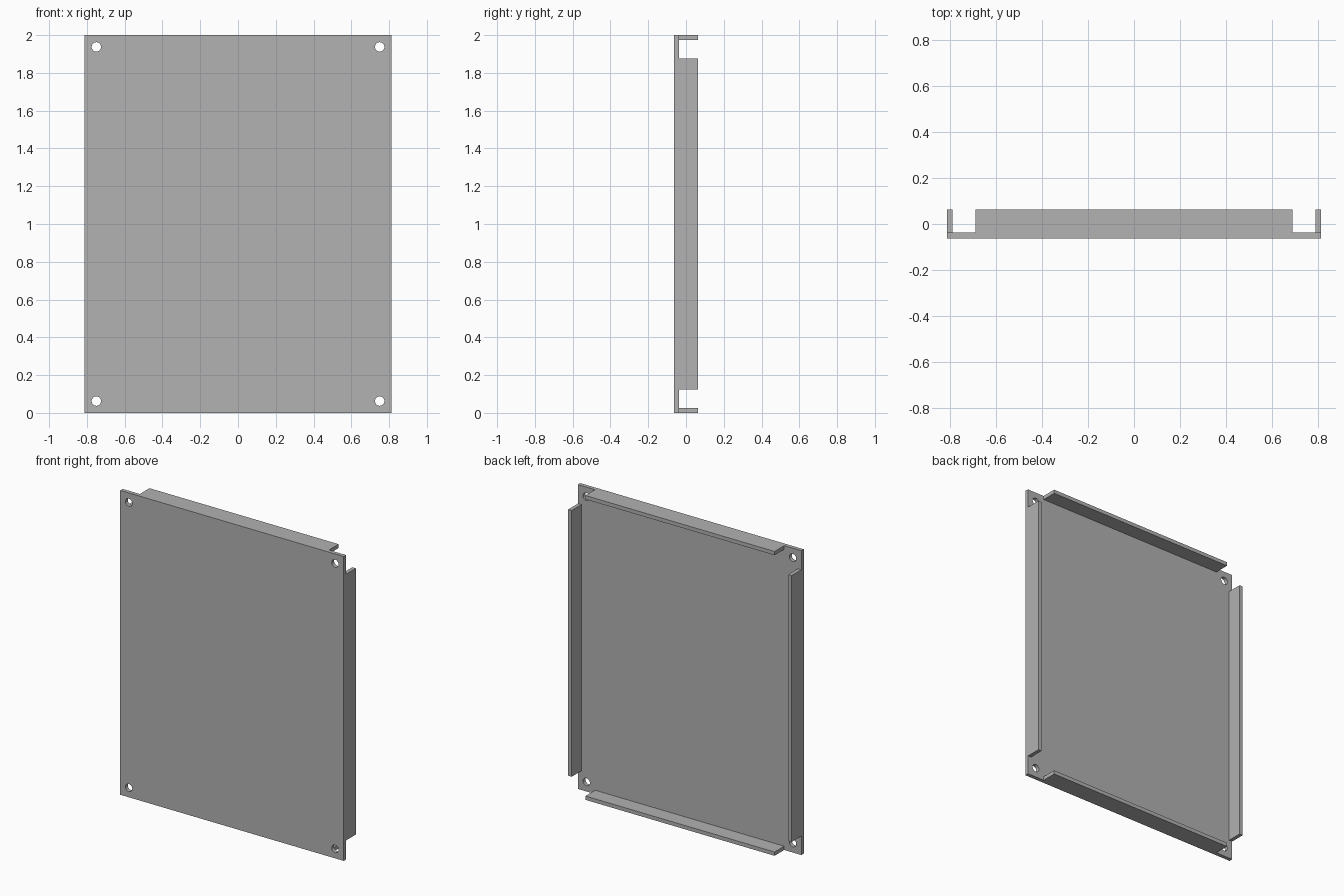
import bpy
import bmesh
from math import radians
from mathutils import Matrix, Vector

if "Cube" in bpy.data.objects:
    bpy.data.objects.remove(bpy.data.objects["Cube"], do_unlink=True)

WIDTH, HEIGHT, DEPTH = 1.625, 2.0, 0.125
SHEET = 0.025          # sheet thickness
NOTCH = 0.125          # gap at each end of a flange
HOLE_INSET, HOLE_RADIUS = 0.0625, 0.025
FRONT, BACK = -DEPTH / 2, DEPTH / 2
INNER = FRONT + SHEET

grey = bpy.data.materials.new("grey_metal")
grey.use_nodes = True
colour = (0.445, 0.445, 0.445, 1)
grey.diffuse_color = colour
grey.node_tree.nodes["Principled BSDF"].inputs["Base Color"].default_value = colour


def make_object(name, bm):
    mesh = bpy.data.meshes.new(name)
    bm.to_mesh(mesh)
    bm.free()
    mesh.materials.append(grey)
    obj = bpy.data.objects.new(name, mesh)
    bpy.context.collection.objects.link(obj)
    return obj


def box(name, low, high):
    low, high = Vector(low), Vector(high)
    bm = bmesh.new()
    matrix = Matrix.Translation((low + high) / 2) @ Matrix.Diagonal((*(high - low), 1))
    bmesh.ops.create_cube(bm, size=1, matrix=matrix)
    return make_object(name, bm)


# Flat front sheet
half = WIDTH / 2
panel = box("panel", (-half, FRONT, 0), (half, INNER, HEIGHT))

# Round mounting holes in the four corners
bm = bmesh.new()
for x in (-half + HOLE_INSET, half - HOLE_INSET):
    for z in (HOLE_INSET, HEIGHT - HOLE_INSET):
        bmesh.ops.create_cone(
            bm, cap_ends=True, segments=32, radius1=HOLE_RADIUS,
            radius2=HOLE_RADIUS, depth=SHEET * 4,
            matrix=Matrix.Translation((x, (FRONT + INNER) / 2, z))
            @ Matrix.Rotation(radians(90), 4, "X"))
cutter = make_object("hole_cutter", bm)
cutter.hide_render = True
cut = panel.modifiers.new("mounting_holes", "BOOLEAN")
cut.object = cutter
cut.operation = "DIFFERENCE"
cut.solver = "EXACT"
bpy.context.view_layer.objects.active = panel
panel.select_set(True)
bpy.ops.object.modifier_apply(modifier=cut.name)
bpy.data.objects.remove(cutter, do_unlink=True)
bpy.ops.object.shade_smooth_by_angle(angle=radians(30))

# Flanges folded back along each edge, stopping short of the corners
for name, z in (("bottom_flange", 0), ("top_flange", HEIGHT - SHEET)):
    box(name, (-half + NOTCH, INNER, z), (half - NOTCH, BACK, z + SHEET))
for name, x in (("right_flange", -half), ("left_flange", half - SHEET)):
    box(name, (x, INNER, NOTCH), (x + SHEET, BACK, HEIGHT - NOTCH))
